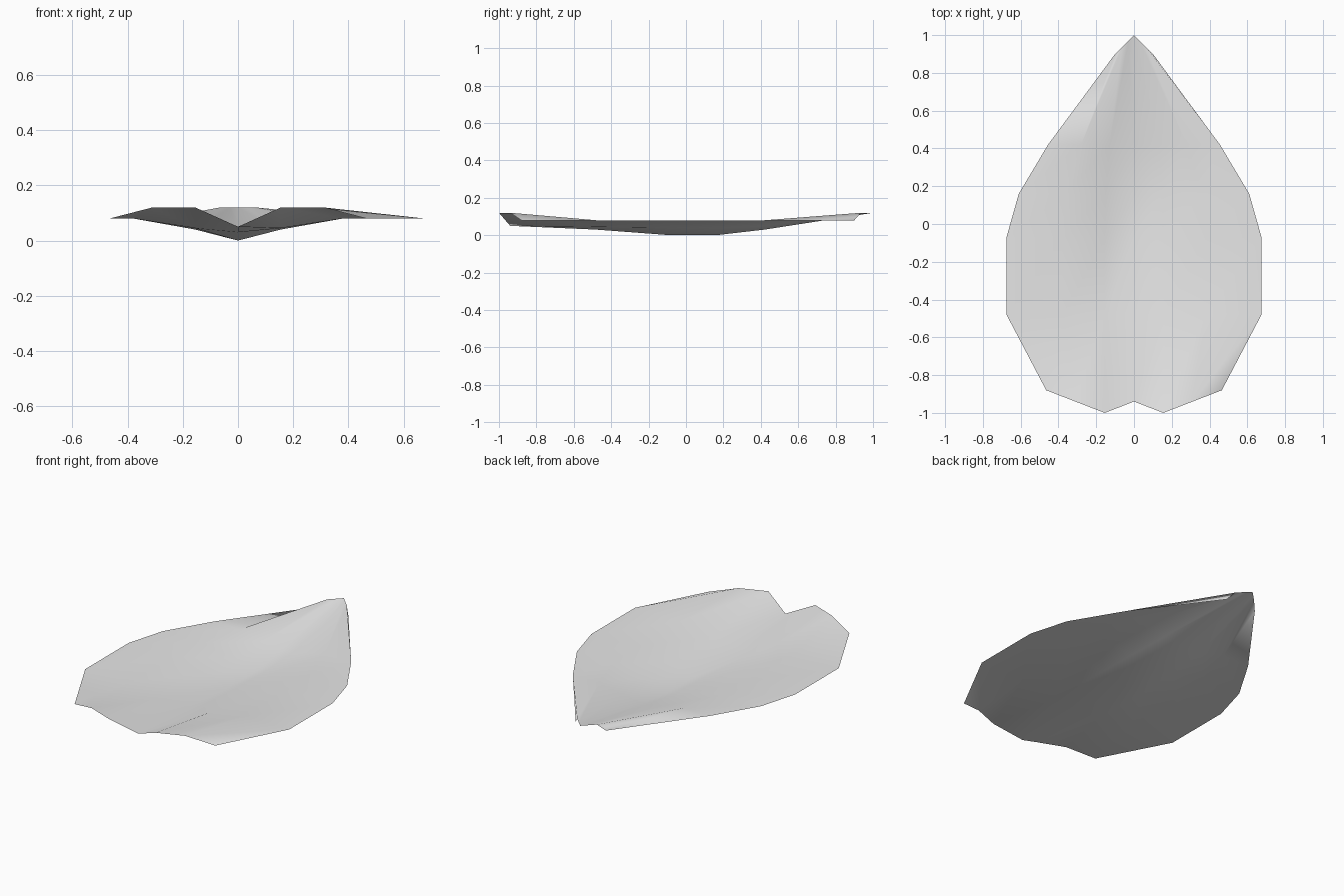
import bpy
import bmesh

cube = bpy.data.objects.get("Cube")
if cube:
    bpy.data.objects.remove(cube, do_unlink=True)

# Plain light grey
grey = bpy.data.materials.new("light_grey")
grey.use_nodes = True
colour = (0.8, 0.8, 0.8, 1.0)
grey.diffuse_color = colour
grey.node_tree.nodes["Principled BSDF"].inputs["Base Color"].default_value = colour

# Half cross-sections from notch to tip: keel, vein, fold and rim points
half_rows = [
    [(0, -0.94, 0.05), (0.155, -1.0, 0.12), (0.31, -0.94, 0.12), (0.465, -0.88, 0.08)],
    [(0, -0.48, 0.03), (0.155, -0.48, 0.045), (0.38, -0.48, 0.08), (0.675, -0.48, 0.08)],
    [(0, -0.08, 0), (0.155, -0.08, 0.04), (0.38, -0.08, 0.08), (0.675, -0.07, 0.08)],
    [(0, 0.16, 0), (0.15, 0.16, 0.04), (0.36, 0.16, 0.08), (0.61, 0.16, 0.08)],
    [(0, 0.42, 0.03), (0.13, 0.42, 0.05), (0.28, 0.42, 0.08), (0.455, 0.42, 0.08)],
    [(0, 1.0, 0.12), (0.03, 0.97, 0.12), (0.065, 0.935, 0.12), (0.1, 0.9, 0.08)],
]

# Mirror each section and bridge neighbours into a single thin sheet
bm = bmesh.new()
grid = []
for half in half_rows:
    mirrored = [(-x, y, z) for x, y, z in reversed(half[1:])]
    grid.append([bm.verts.new(p) for p in mirrored + half])

for j, (near, far) in enumerate(zip(grid, grid[1:])):
    at_tip = j == len(grid) - 2
    for i in range(len(near) - 1):
        a, b, c, d = near[i], near[i + 1], far[i + 1], far[i]
        if at_tip:
            bm.faces.new((a, b, d))
            bm.faces.new((b, c, d))
        else:
            bm.faces.new((a, b, c))
            bm.faces.new((a, c, d))

for face in bm.faces:
    face.smooth = True

mesh = bpy.data.meshes.new("leaf_blade")
bm.to_mesh(mesh)
bm.free()
mesh.materials.append(grey)
leaf = bpy.data.objects.new("leaf_blade", mesh)
bpy.context.scene.collection.objects.link(leaf)
